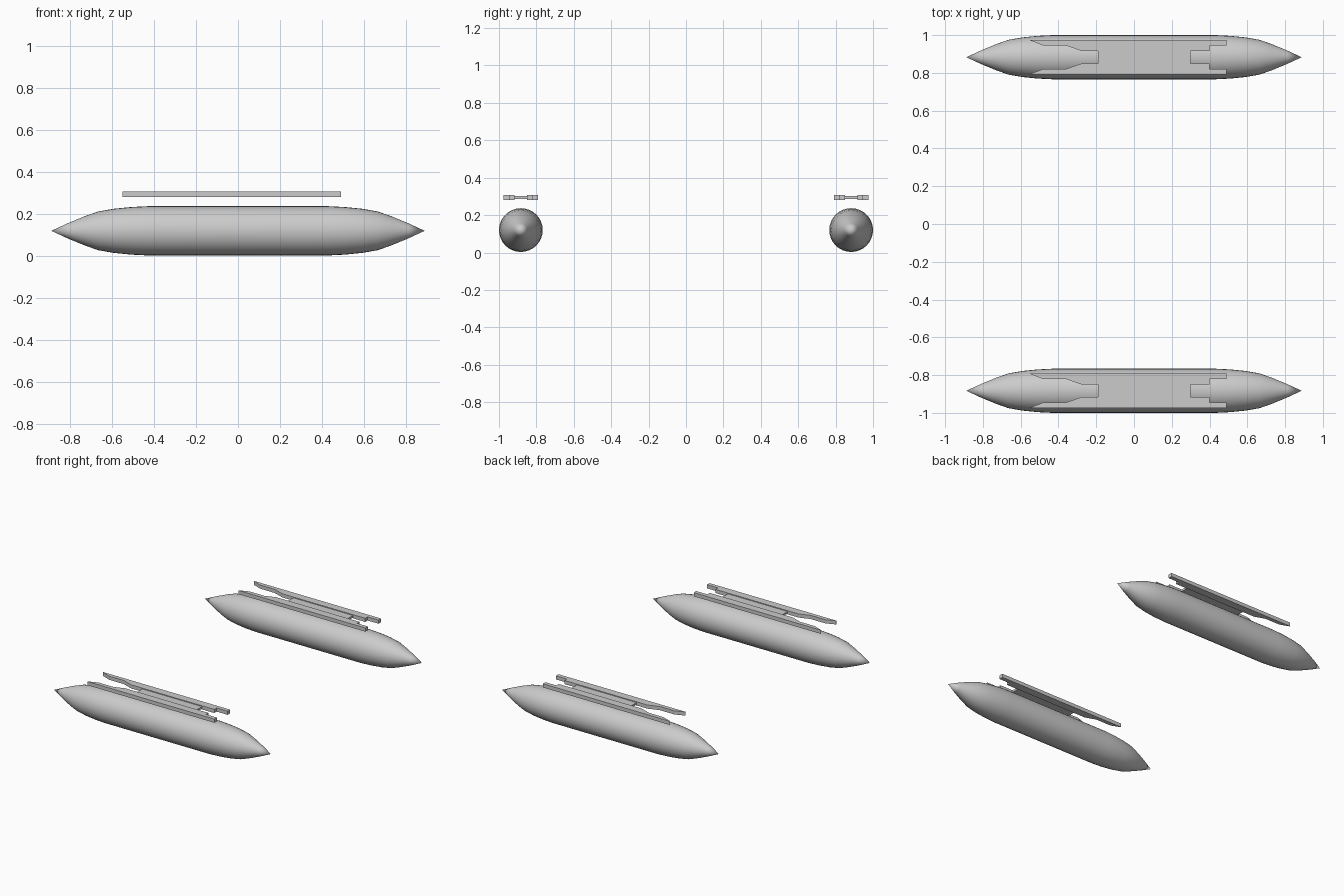
import bpy, bmesh, math

if "Cube" in bpy.data.objects:
    bpy.data.objects.remove(bpy.data.objects["Cube"])

POD_Y, POD_Z, SIDES = 0.883, 0.12, 32
# half profile of a float: (x, radius), mirrored end to end
HALF = [(0.43, 0.117), (0.51, 0.113), (0.59, 0.105), (0.665, 0.092),
        (0.73, 0.069), (0.81, 0.036)]
TIP = 0.888


def finish(name, bm, y, smooth=False):
    bmesh.ops.recalc_face_normals(bm, faces=bm.faces)
    mesh = bpy.data.meshes.new(name)
    bm.to_mesh(mesh)
    bm.free()
    ob = bpy.data.objects.new(name, mesh)
    bpy.context.collection.objects.link(ob)
    ob.location.y = y
    if smooth:
        bpy.context.view_layer.objects.active = ob
        ob.select_set(True)
        bpy.ops.object.shade_smooth_by_angle(angle=math.radians(30))
        ob.select_set(False)
    return ob


def pod(name, y):
    bm = bmesh.new()
    profile = [(-x, r) for x, r in reversed(HALF)] + HALF
    rings = []
    for x, r in profile:
        rings.append([bm.verts.new((x, r * math.cos(2 * math.pi * i / SIDES),
                                    POD_Z + r * math.sin(2 * math.pi * i / SIDES)))
                      for i in range(SIDES)])
    ends = [bm.verts.new((s * TIP, 0, POD_Z)) for s in (-1, 1)]
    for i in range(SIDES):
        j = (i + 1) % SIDES
        for a, b in zip(rings, rings[1:]):
            bm.faces.new((a[i], a[j], b[j], b[i]))
        bm.faces.new((ends[0], rings[0][j], rings[0][i]))
        bm.faces.new((ends[1], rings[-1][i], rings[-1][j]))
    finish(name, bm, y, True)


def slab(bm, outline, z0, z1):
    face = bm.faces.new([bm.verts.new((x, y, z0)) for x, y in outline])
    ext = bmesh.ops.extrude_face_region(bm, geom=[face])
    verts = [g for g in ext["geom"] if isinstance(g, bmesh.types.BMVert)]
    bmesh.ops.translate(bm, verts=verts, vec=(0, 0, z1 - z0))
    if not face.is_valid or len(face.link_loops if hasattr(face, "link_loops") else [0]) == 0:
        return


# stepped rail outline, tapering to a point at the left end
RAIL = [(-0.55, 0.092), (-0.55, 0.089), (-0.48, 0.062), (-0.36, 0.062),
        (-0.28, 0.034), (0.40, 0.034), (0.40, 0.062), (0.49, 0.062), (0.49, 0.092)]
WEB = [(-0.19, -0.034), (0.30, -0.034), (0.30, 0.034), (-0.19, 0.034)]

for side, y in (("front", -POD_Y), ("back", POD_Y)):
    pod(side + "_float", y)
    # pair of rails above the float
    for label, s in (("outer", math.copysign(1, y)), ("inner", -math.copysign(1, y))):
        bm = bmesh.new()
        slab(bm, [(x, v * s) for x, v in RAIL], 0.28, 0.307)
        finish(f"{side}_{label}_rail", bm, y)
    # thin web joining the rails
    bm = bmesh.new()
    slab(bm, WEB, 0.286, 0.301)
    finish(side + "_web", bm, y)
